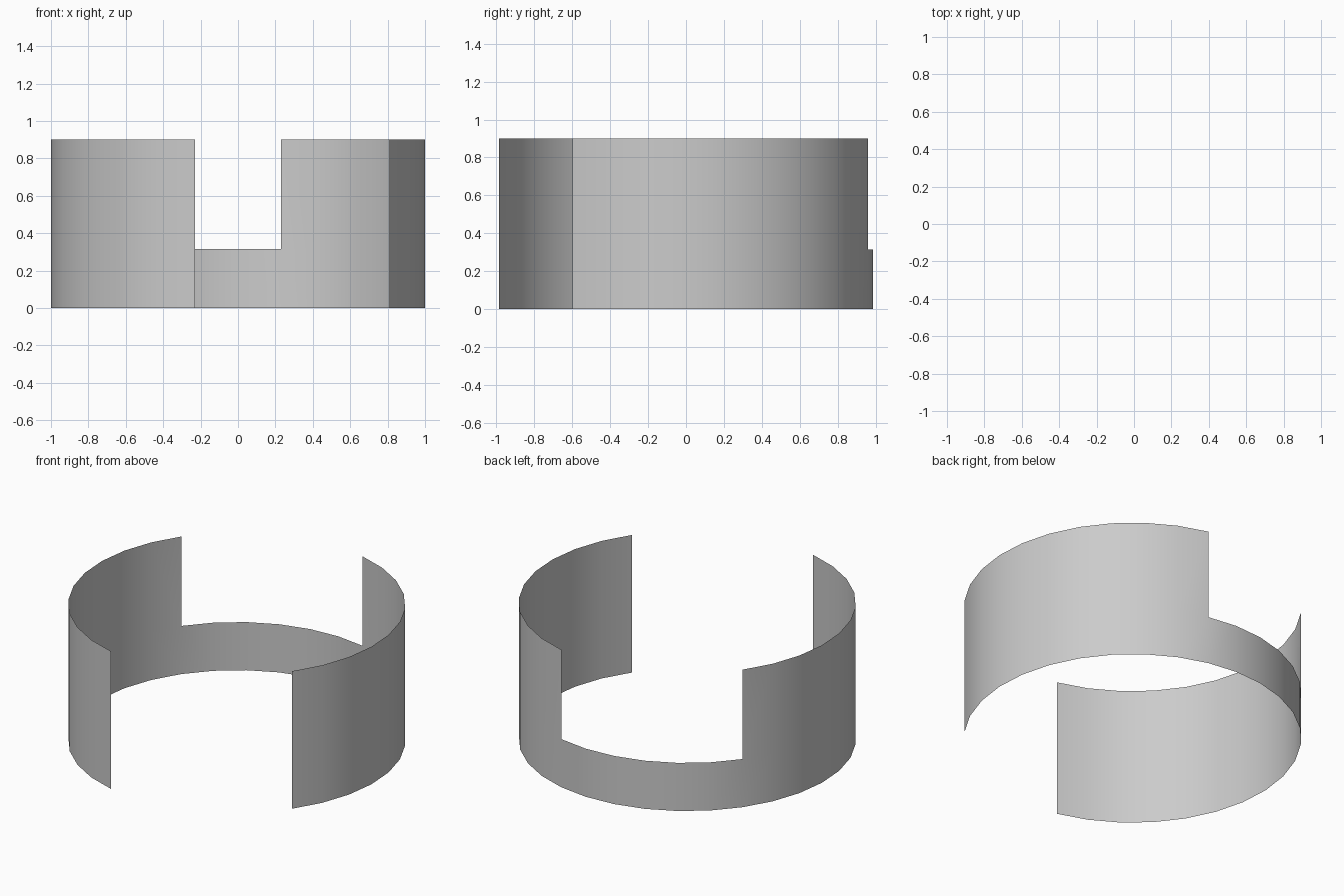
import bpy, bmesh
from math import cos, sin, radians

cube = bpy.data.objects.get("Cube")
if cube:
    bpy.data.objects.remove(cube, do_unlink=True)

SIDES = 32            # a full turn of the ring
OPENING = 6           # sides missing at the front, and cut low at the back
PANEL = 10            # sides in each tall panel
START = 324.2         # angle where the first tall panel begins
CENTRE_Y = -0.013
LOW, HIGH = 0.315, 0.9

# Plain light grey
grey = bpy.data.materials.new("light_grey")
grey.use_nodes = True
colour = (0.6, 0.6, 0.6, 1)
grey.diffuse_color = colour
grey.node_tree.nodes["Principled BSDF"].inputs["Base Color"].default_value = colour

# Thin open ring: a low band all along, with a tall panel on either side
bm = bmesh.new()
columns = []
for i in range(SIDES - OPENING + 1):
    a = radians(START + i * 360 / SIDES)
    columns.append([bm.verts.new((cos(a), sin(a) + CENTRE_Y, z)) for z in (0, LOW, HIGH)])
for i, (c, d) in enumerate(zip(columns, columns[1:])):
    bm.faces.new((c[0], d[0], d[1], c[1]))
    if i < PANEL or i >= PANEL + OPENING:
        bm.faces.new((c[1], d[1], d[2], c[2]))

# Drop the unused points above the low band
bmesh.ops.delete(bm, geom=[v for v in bm.verts if not v.link_faces], context='VERTS')

mesh = bpy.data.meshes.new("ring_wall")
bm.to_mesh(mesh)
bm.free()
mesh.materials.append(grey)
ring = bpy.data.objects.new("ring_wall", mesh)
bpy.context.collection.objects.link(ring)

# Smooth round surface
bpy.ops.object.select_all(action='DESELECT')
ring.select_set(True)
bpy.context.view_layer.objects.active = ring
bpy.ops.object.shade_smooth_by_angle(angle=radians(30))
